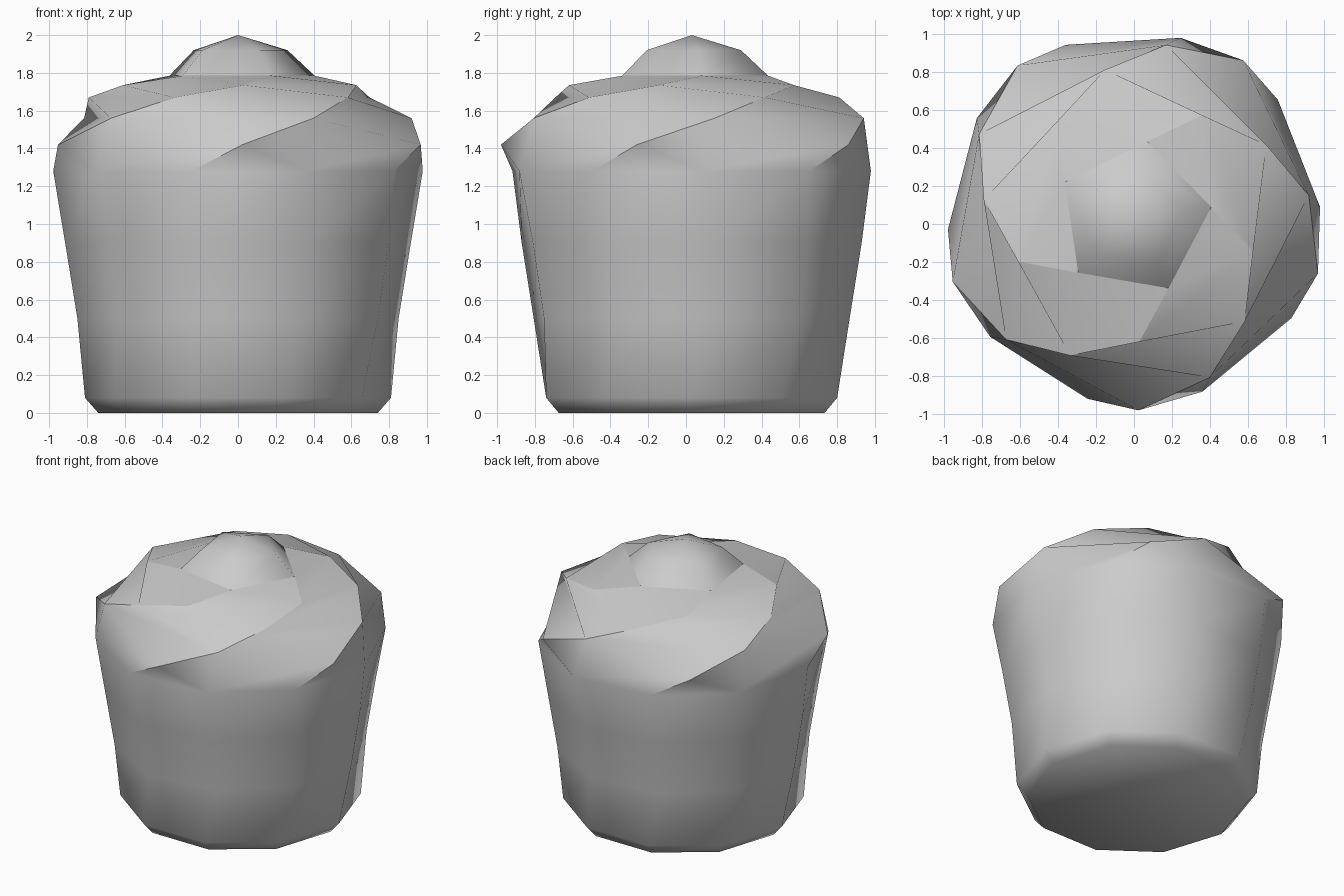
import bpy, bmesh
from math import radians, cos, sin

cube = bpy.data.objects.get("Cube")
if cube:
    bpy.data.objects.remove(cube, do_unlink=True)

FOLDS = 5
STEP = 360 / FOLDS
CENTRE_Y = 0.03

grey = bpy.data.materials.new("plain grey")
grey.use_nodes = True
grey.diffuse_color = (0.6, 0.6, 0.6, 1)
grey.node_tree.nodes["Principled BSDF"].inputs["Base Color"].default_value = (0.6, 0.6, 0.6, 1)

bm = bmesh.new()


def ring(count, start, radius, z):
    """Regular ring of vertices, counted clockwise from a start angle."""
    out = []
    for i in range(count):
        a = radians(start - i * 360 / count)
        out.append(bm.verts.new((radius * cos(a), CENTRE_Y + radius * sin(a), z)))
    return out


def bridge(upper, lower):
    for i in range(len(upper)):
        j = (i + 1) % len(upper)
        bm.faces.new((upper[i], upper[j], lower[j], lower[i]))


# Ten-sided body, widening upwards
body = [ring(10, start, r, z) for start, r, z in (
    (-68.5, 0.98, 1.28), (-66, 0.92, 0.9), (-66, 0.855, 0.5),
    (-72, 0.81, 0.08), (-72, 0.74, 0.0))]
for upper, lower in zip(body, body[1:]):
    bridge(upper, lower)
bm.faces.new(body[-1])
rim = body[0]

# Swirling petal edge: dome corner, three ridge points, protruding tip
P, Q1, Q2, Q3, T = [ring(FOLDS, start, r, z) for start, r, z in (
    (8.3, 0.41, 1.785), (-15.5, 0.65, 1.735), (-43, 0.796, 1.67),
    (-64.5, 0.927, 1.56), (-88.7, 1.01, 1.42))]

# Petals, each spanning from its own edge to the next one
sharp = []
for k in range(FOLDS):
    n = (k + 1) % FOLDS
    end, side, next_end = rim[2 * k + 1], rim[2 * k + 2 - 10 * (k == 4)], rim[2 * n + 1]
    bm.faces.new((P[k], P[n], Q1[k]))
    bm.faces.new((Q1[k], P[n], Q1[n], Q2[k]))
    bm.faces.new((Q2[k], Q1[n], Q2[n], Q3[k]))
    bm.faces.new((Q3[k], Q2[n], Q3[n], T[k]))
    bm.faces.new((T[k], Q3[n], side, end))
    bm.faces.new((Q3[n], T[n], side))
    bm.faces.new((T[n], next_end, side))
    path = (P[k - 1], P[k], Q1[k], Q2[k], Q3[k], T[k], end)
    sharp += list(zip(path, path[1:]))

# Small dome in the middle
shoulder = ring(FOLDS, 8.3, 0.265, 1.92)
bridge(shoulder, P)
apex = bm.verts.new((0, CENTRE_Y, 2.0))
for k in range(FOLDS):
    bm.faces.new((apex, shoulder[(k + 1) % FOLDS], shoulder[k]))

# Smooth shading with hard creases along the petal edges
bmesh.ops.recalc_face_normals(bm, faces=bm.faces)
for f in bm.faces:
    f.smooth = True
for a, b in sharp:
    edge = bm.edges.get((a, b))
    if edge:
        edge.smooth = False

mesh = bpy.data.meshes.new("swirled_bud")
bm.to_mesh(mesh)
bm.free()
mesh.materials.append(grey)
bud = bpy.data.objects.new("swirled_bud", mesh)
bpy.context.collection.objects.link(bud)
